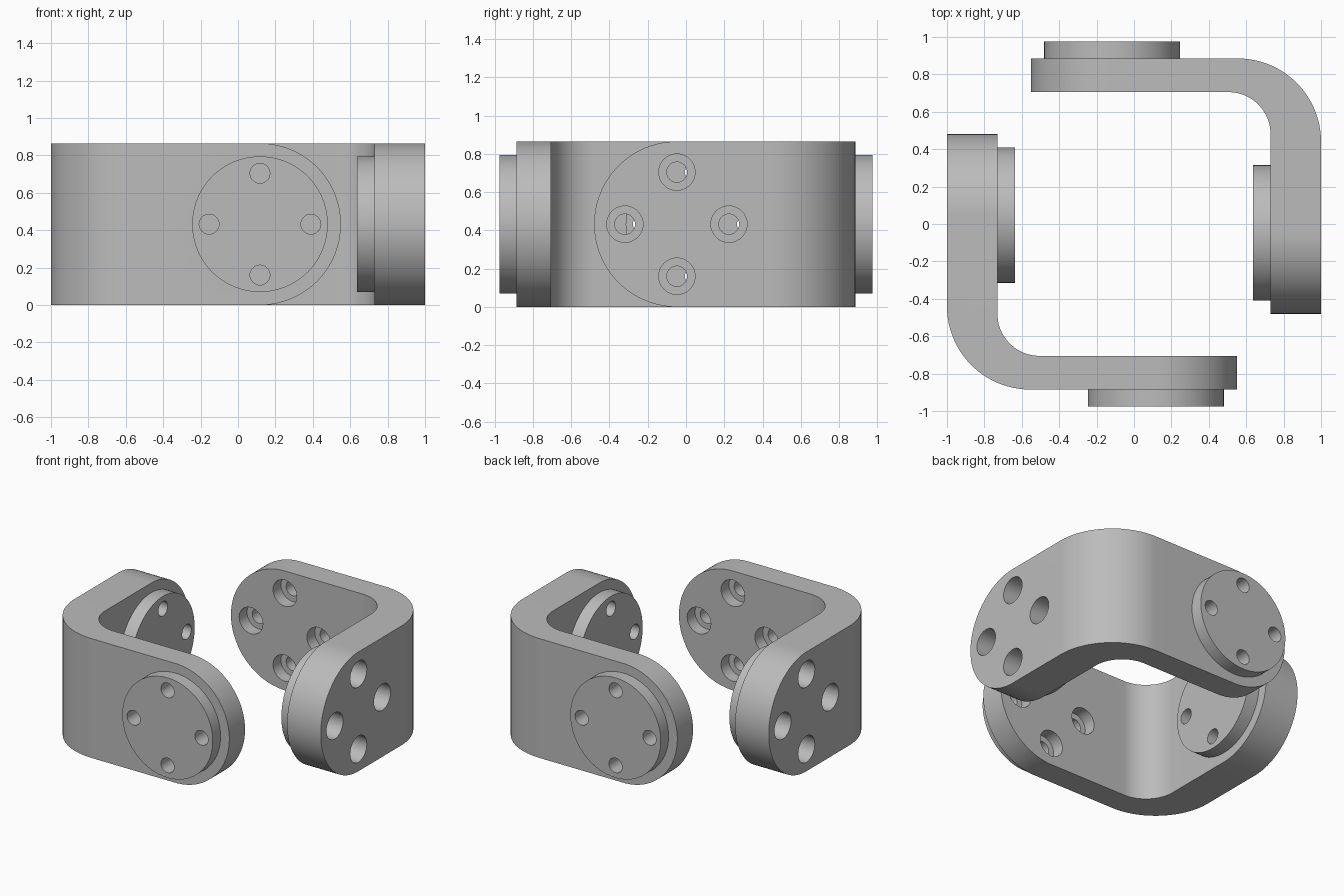
import bpy, bmesh, math
from mathutils import Matrix

if "Cube" in bpy.data.objects:
    bpy.data.objects.remove(bpy.data.objects["Cube"])

R = 0.4325               # half height of the arms and radius of their ends
SIDE_C, BACK_C = -0.0475, -0.1175   # end centres along y and along x
X_IN, X_OUT = 0.73, 1.0
Y_IN, Y_OUT = 0.705, 0.885
OUT_R, IN_R = 0.445, 0.225
BOSS_R, PITCH, BORE_R, HOLE_R = 0.3625, 0.272, 0.095, 0.053
STEPS = 32

grey = bpy.data.materials.new("grey metal")
grey.use_nodes = True
grey.diffuse_color = (0.5, 0.5, 0.5, 1)
grey.node_tree.nodes["Principled BSDF"].inputs["Base Color"].default_value = (0.5, 0.5, 0.5, 1)


def new_object(name, bm):
    bmesh.ops.recalc_face_normals(bm, faces=bm.faces)
    mesh = bpy.data.meshes.new(name)
    bm.to_mesh(mesh)
    bm.free()
    mesh.materials.append(grey)
    obj = bpy.data.objects.new(name, mesh)
    bpy.context.collection.objects.link(obj)
    return obj


def cylinders(name, axis, lo, hi, centres, radius, segments):
    """Cylinders running along x or y from lo to hi, at (across, z) centres."""
    bm = bmesh.new()
    mid = (lo + hi) / 2
    for across, z in centres:
        place = (mid, across, z) if axis == "X" else (across, mid, z)
        turn = Matrix.Rotation(math.pi / 2, 4, "Y" if axis == "X" else "X")
        bmesh.ops.create_cone(bm, cap_ends=True, segments=segments,
                              radius1=radius, radius2=radius, depth=abs(hi - lo),
                              matrix=Matrix.Translation(place) @ turn)
    return new_object(name, bm)


def combine(target, tool, operation):
    mod = target.modifiers.new(operation, "BOOLEAN")
    mod.operation = operation
    mod.solver = "EXACT"
    mod.object = tool
    bpy.context.view_layer.objects.active = target
    bpy.ops.object.modifier_apply(modifier=mod.name)
    bpy.data.objects.remove(tool)


# Bent arm: rectangular sections (outer point, inner point, half height)
quarter = [math.pi / 2 * i / STEPS for i in range(STEPS + 1)]
sections = []
for a in quarter:
    y = SIDE_C - R * math.cos(a)
    sections.append(((X_OUT, y), (X_IN, y), R * math.sin(a)))
for a in quarter:
    c, s = math.cos(a), math.sin(a)
    outer = (X_OUT - OUT_R * (1 - c), Y_OUT - OUT_R * (1 - s))
    inner = (X_IN - IN_R * (1 - c), Y_IN - IN_R * (1 - s))
    sections.append((outer, inner, R))
for a in quarter:
    x = BACK_C - R * math.sin(a)
    sections.append(((x, Y_OUT), (x, Y_IN), R * math.cos(a)))

bm = bmesh.new()
rings = [[bm.verts.new((*p, R + side * h))
          for p, side in ((outer, -1), (outer, 1), (inner, 1), (inner, -1))]
         for outer, inner, h in sections]
for r0, r1 in zip(rings, rings[1:]):
    for i in range(4):
        j = (i + 1) % 4
        bm.faces.new((r0[i], r0[j], r1[j], r1[i]))
bmesh.ops.remove_doubles(bm, verts=bm.verts, dist=1e-5)
bracket = new_object("back_right_bracket", bm)

# Round bosses: inside the side arm, outside the back arm
combine(bracket, cylinders("boss", "X", 0.635, 0.78, [(SIDE_C, R)], BOSS_R, 96), "UNION")
combine(bracket, cylinders("boss", "Y", 0.84, 0.975, [(BACK_C, R)], BOSS_R, 96), "UNION")

# Four counterbored screw holes through each end
for axis, c, bore, hole in (("X", SIDE_C, (0.815, 1.1), (0.5, 0.9)),
                            ("Y", BACK_C, (0.6, 0.795), (0.75, 1.1))):
    spots = [(c + PITCH, R), (c - PITCH, R), (c, R + PITCH), (c, R - PITCH)]
    combine(bracket, cylinders("bore", axis, *bore, spots, BORE_R, 40), "DIFFERENCE")
    combine(bracket, cylinders("hole", axis, *hole, spots, HOLE_R, 32), "DIFFERENCE")

bpy.ops.object.select_all(action="DESELECT")
bracket.select_set(True)
bpy.context.view_layer.objects.active = bracket
bpy.ops.object.shade_smooth_by_angle(angle=math.radians(30))

# Matching bracket, turned half way round
twin = bpy.data.objects.new("front_left_bracket", bracket.data)
twin.rotation_euler.z = math.pi
bpy.context.collection.objects.link(twin)
